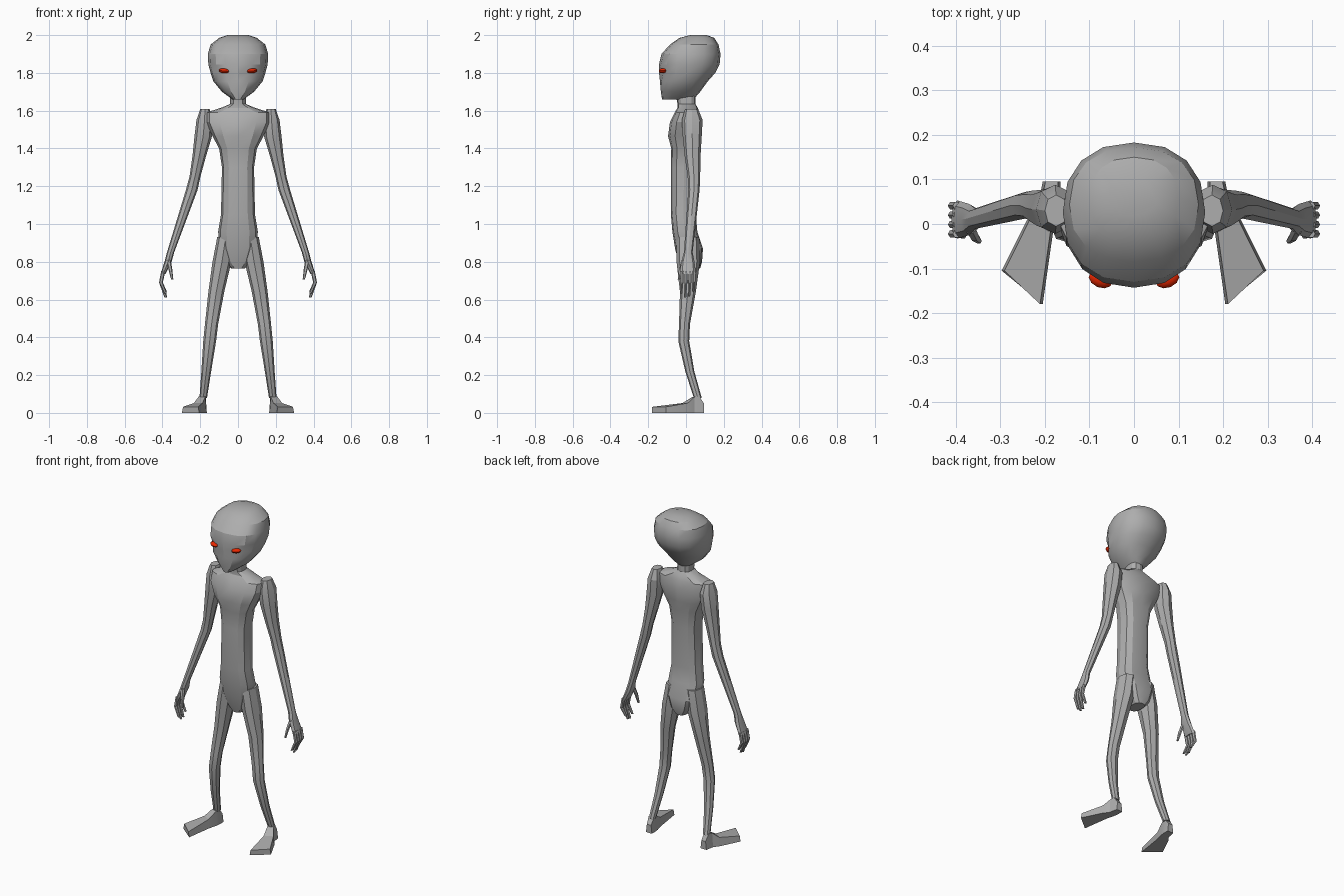
import bpy, bmesh, math
from mathutils import Vector, Matrix

if "Cube" in bpy.data.objects:
    bpy.data.objects.remove(bpy.data.objects["Cube"])


def material(name, rgb):
    m = bpy.data.materials.new(name)
    m.diffuse_color = (*rgb, 1)
    m.use_nodes = True
    m.node_tree.nodes["Principled BSDF"].inputs["Base Color"].default_value = m.diffuse_color
    return m


GREY = material("grey skin", (0.42, 0.42, 0.42))
RED = material("red eye", (0.8, 0.02, 0.0))


def finish(bm, name, mat, angle):
    bmesh.ops.recalc_face_normals(bm, faces=bm.faces)
    me = bpy.data.meshes.new(name)
    bm.to_mesh(me)
    bm.free()
    me.materials.append(mat)
    ob = bpy.data.objects.new(name, me)
    bpy.context.collection.objects.link(ob)
    bpy.ops.object.select_all(action='DESELECT')
    ob.select_set(True)
    bpy.context.view_layer.objects.active = ob
    bpy.ops.object.shade_smooth_by_angle(angle=math.radians(angle))
    return ob


def loft(rings):
    """Skin a list of equal point rings and cap both ends."""
    bm = bmesh.new()
    vs = [[bm.verts.new(p) for p in r] for r in rings]
    n = len(vs[0])
    for a, b in zip(vs, vs[1:]):
        for i in range(n):
            j = (i + 1) % n
            bm.faces.new((a[i], a[j], b[j], b[i]))
    bm.faces.new(vs[0])
    bm.faces.new(vs[-1])
    return bm


def ring(x, y, z, rx, ry, n, power=2.0):
    pts = []
    for i in range(n):
        t = 2 * math.pi * i / n
        c, s = math.cos(t), math.sin(t)
        f = lambda v: math.copysign(abs(v) ** (2 / power), v) if abs(v) > 1e-6 else 0
        pts.append(Vector((x + rx * f(c), y + ry * f(s), z)))
    return pts


def body(sections, n, power):
    """Sections are (z, half width, front y, back y)."""
    return loft([ring(0, (f + b) / 2, z, w, (b - f) / 2, n, power)
                 for z, w, f, b in sections])


# Head: big cranium tapering to a small chin
bm = body([(1.66, .03, -.127, .04), (1.70, .085, -.133, .075),
           (1.755, .13, -.138, .115), (1.80, .145, -.143, .155),
           (1.845, .157, -.143, .178), (1.90, .16, -.13, .183),
           (1.95, .145, -.085, .172), (1.985, .10, -.035, .15),
           (2.0, .055, .02, .11)], 16, 2.3)
for v in bm.verts:  # eye hollows beside a central nose ridge
    if abs(v.co.z - 1.80) < .01 and v.co.y < -.06 and abs(v.co.x) > .02:
        v.co.y += .012
finish(bm, "head", GREY, 25)

# Torso and neck
finish(body([(.765, .035, -.03, .075), (.80, .07, -.04, .085),
             (.87, .10, -.058, .09), (.96, .105, -.072, .06),
             (1.05, .09, -.08, .052), (1.30, .085, -.08, .06),
             (1.40, .10, -.078, .066), (1.465, .135, -.095, .08),
             (1.54, .17, -.085, .082), (1.59, .17, -.06, .072),
             (1.615, .09, -.045, .062), (1.635, .042, -.045, .05),
             (1.69, .042, -.055, .05)], 12, 2.5), "torso", GREY, 25)

ARM = [(.175, .03, 1.608, .025, .035), (.177, .033, 1.55, .043, .055),
       (.185, .033, 1.46, .046, .05), (.205, .035, 1.36, .036, .042),
       (.228, .042, 1.25, .029, .033), (.245, .042, 1.18, .031, .03),
       (.357, .012, .85, .019, .023), (.37, .01, .80, .019, .035),
       (.397, .01, .735, .013, .043)]
LEG = [(.065, .01, .93, .045, .06), (.085, .012, .80, .05, .062),
       (.115, .01, .64, .042, .042), (.14, -.008, .47, .035, .029),
       (.15, -.012, .38, .034, .029), (.168, .02, .22, .026, .024),
       (.184, .062, .08, .02, .021)]
# Foot cross sections: inner x, inner y, outer x, outer y, height
FOOT = [(.165, .095, .205, .095, .05), (.165, .065, .21, .07, .088),
        (.168, .035, .215, .045, .085), (.182, -.02, .24, .01, .052),
        (.205, -.18, .297, -.105, .032)]

for side, s in (("left", 1), ("right", -1)):
    def limb(name, sections, n=8, angle=22):
        finish(loft([ring(s * x, y, z, rx, ry, n, 2.2)
                     for x, y, z, rx, ry in sections]),
               side + "_" + name, GREY, angle)

    # Arm with palm, and leg
    limb("arm", ARM)
    limb("leg", LEG)

    # Four curled fingers and a thumb
    for k, drop in enumerate((.02, 0, .005, .03)):
        y = -.022 + k * .021
        limb(f"finger_{k + 1}", [(.396, y, .75, .011, .01), (.408, y, .69, .010, .009),
                                 (.383, y - .004, .612 + drop, .007, .007)], 6)
    limb("thumb", [(.368, -.008, .81, .012, .014), (.358, -.028, .76, .010, .011),
                   (.348, -.038, .705, .006, .007)], 6)

    # Splayed wedge foot
    finish(loft([[(s * a, b, 0), (s * c, d, 0), (s * (c - .006), d, h), (s * (a + .006), b, h)]
                 for a, b, c, d, h in FOOT]), side + "_foot", GREY, 15)

    # Narrow slanted eye
    bm = bmesh.new()
    bmesh.ops.create_uvsphere(bm, u_segments=10, v_segments=6, radius=1)
    bmesh.ops.transform(bm, verts=bm.verts, matrix=(
        Matrix.Translation((s * .075, -.124, 1.811))
        @ Matrix.Rotation(s * math.radians(22), 4, 'Z')
        @ Matrix.Rotation(-s * math.radians(6), 4, 'Y')
        @ Matrix.Diagonal((.028, .019, .013, 1))))
    finish(bm, side + "_eye", RED, 40)
